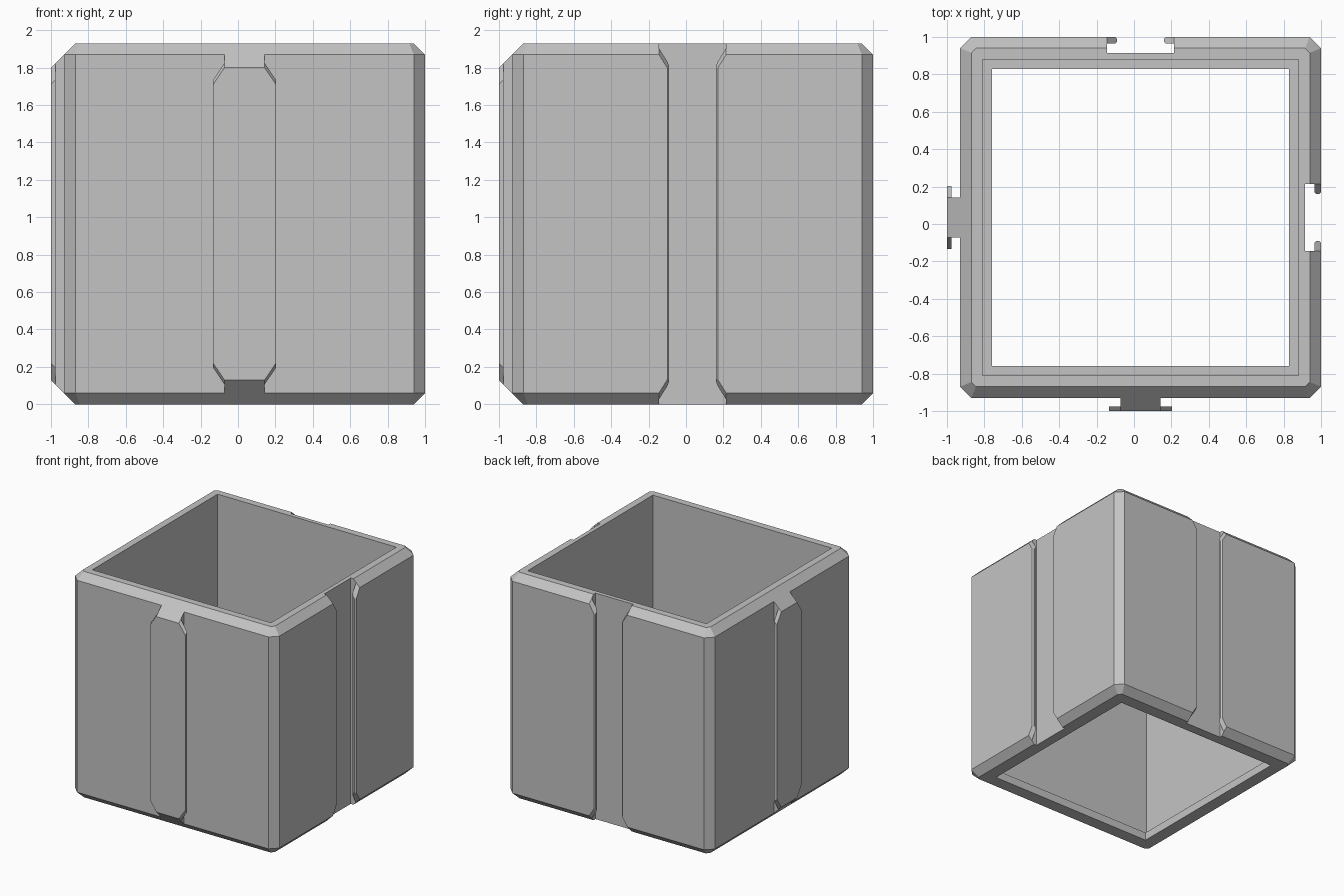
import bpy
import bmesh
from math import cos, sin, pi

CENTRE = 0.035      # the shell is offset because rails stick out on two sides only
HEIGHT = 1.93
HALF = 0.965        # half width of the shell
CHAMFER = 0.06
RIM = HALF - CHAMFER

old = bpy.data.objects.get("Cube")
if old:
    bpy.data.objects.remove(old, do_unlink=True)

grey = bpy.data.materials.new("light grey plastic")
grey.use_nodes = True
colour = (0.55, 0.55, 0.55, 1)
grey.diffuse_color = colour
grey.node_tree.nodes["Principled BSDF"].inputs["Base Color"].default_value = colour


def finish(name, bm):
    bmesh.ops.recalc_face_normals(bm, faces=bm.faces)
    mesh = bpy.data.meshes.new(name)
    bm.to_mesh(mesh)
    bm.free()
    mesh.materials.append(grey)
    obj = bpy.data.objects.new(name, mesh)
    bpy.context.collection.objects.link(obj)
    return obj


def loft(bm, rings):
    """Skin a stack of equal point rings and cap both ends."""
    rings = [[bm.verts.new(p) for p in ring] for ring in rings]
    n = len(rings[0])
    for a, b in zip(rings, rings[1:]):
        for i in range(n):
            j = (i + 1) % n
            bm.faces.new((a[i], a[j], b[j], b[i]))
    bm.faces.new(rings[0])
    bm.faces.new(rings[-1])


def octagon(half, cut, z):
    k = half - cut
    flat = [(half, -k), (half, k), (k, half), (-k, half),
            (-half, k), (-half, -k), (-k, -half), (k, -half)]
    return [(x + CENTRE, y + CENTRE, z) for x, y in flat]


def side_point(u, d, z, angle):
    """u runs along a side, d outward from the shell centre."""
    return (CENTRE + d * cos(angle) - u * sin(angle),
            CENTRE + d * sin(angle) + u * cos(angle), z)


def side_prism(bm, profile, angle):
    """Upright prism whose ends follow the rim chamfer; points are (u, d, drop)."""
    ends = [d - RIM + drop for u, d, drop in profile]
    loft(bm, [[side_point(u, d, e, angle) for (u, d, _), e in zip(profile, ends)],
              [side_point(u, d, HEIGHT - e, angle) for (u, d, _), e in zip(profile, ends)]])


def box_cutter(u, d0, d1, z0, z1, angle=0):
    bm = bmesh.new()
    corners = [(-u, d0), (u, d0), (u, d1), (-u, d1)]
    loft(bm, [[side_point(a, b, z, angle) for a, b in corners] for z in (z0, z1)])
    return finish("cutter", bm)


# Chamfered outer shell
bm = bmesh.new()
rim_cut = CHAMFER * (2 ** 0.5 - 1)
loft(bm, [octagon(RIM, rim_cut, 0), octagon(HALF, CHAMFER, CHAMFER),
          octagon(HALF, CHAMFER, HEIGHT - CHAMFER), octagon(RIM, rim_cut, HEIGHT)])
shell = finish("box_shell", bm)

# Open cavity with a narrow ledge at the bottom, and a channel in two sides
cutters = [box_cutter(0.845, -0.845, 0.845, 0.07, 2.2),
           box_cutter(0.795, -0.795, 0.795, -0.2, 0.3)]
cutters += [box_cutter(0.18, 0.88, 1.2, -0.2, 2.2, a) for a in (0, pi / 2)]
for cutter in cutters:
    cutter.hide_render = True
    mod = shell.modifiers.new("cut", "BOOLEAN")
    mod.operation = "DIFFERENCE"
    mod.solver = "EXACT"
    mod.object = cutter
bpy.context.view_layer.update()
result = bpy.data.meshes.new_from_object(
    shell.evaluated_get(bpy.context.evaluated_depsgraph_get()))
shell.modifiers.clear()
shell.data = result
for cutter in cutters:
    bpy.data.objects.remove(cutter, do_unlink=True)

# T-shaped rails on the front and right sides
FACE = HALF + 0.07
for name, angle in (("front_rail", -pi / 2), ("right_rail", pi)):
    bm = bmesh.new()
    side_prism(bm, [(-0.107, HALF, 0), (0.107, HALF, 0),
                    (0.107, FACE, 0), (-0.107, FACE, 0)], angle)
    for s in (-1, 1):
        side_prism(bm, [(s * 0.107, FACE - 0.025, 0), (s * 0.168, FACE - 0.025, 0.09),
                        (s * 0.168, FACE, 0.09), (s * 0.107, FACE, 0)], angle)
    finish(name, bm)

# Chamfered lips that narrow each channel mouth
lip = [(0.18, HALF - 0.035), (0.135, HALF - 0.035), (0.125, HALF - 0.025),
       (0.125, HALF - 0.01), (0.135, HALF), (0.18, HALF)]
for name, angle in (("left_channel_lips", 0), ("back_channel_lips", pi / 2)):
    bm = bmesh.new()
    for s in (-1, 1):
        side_prism(bm, [(s * u, d, (0.18 - u) * 1.6) for u, d in lip], angle)
    finish(name, bm)
